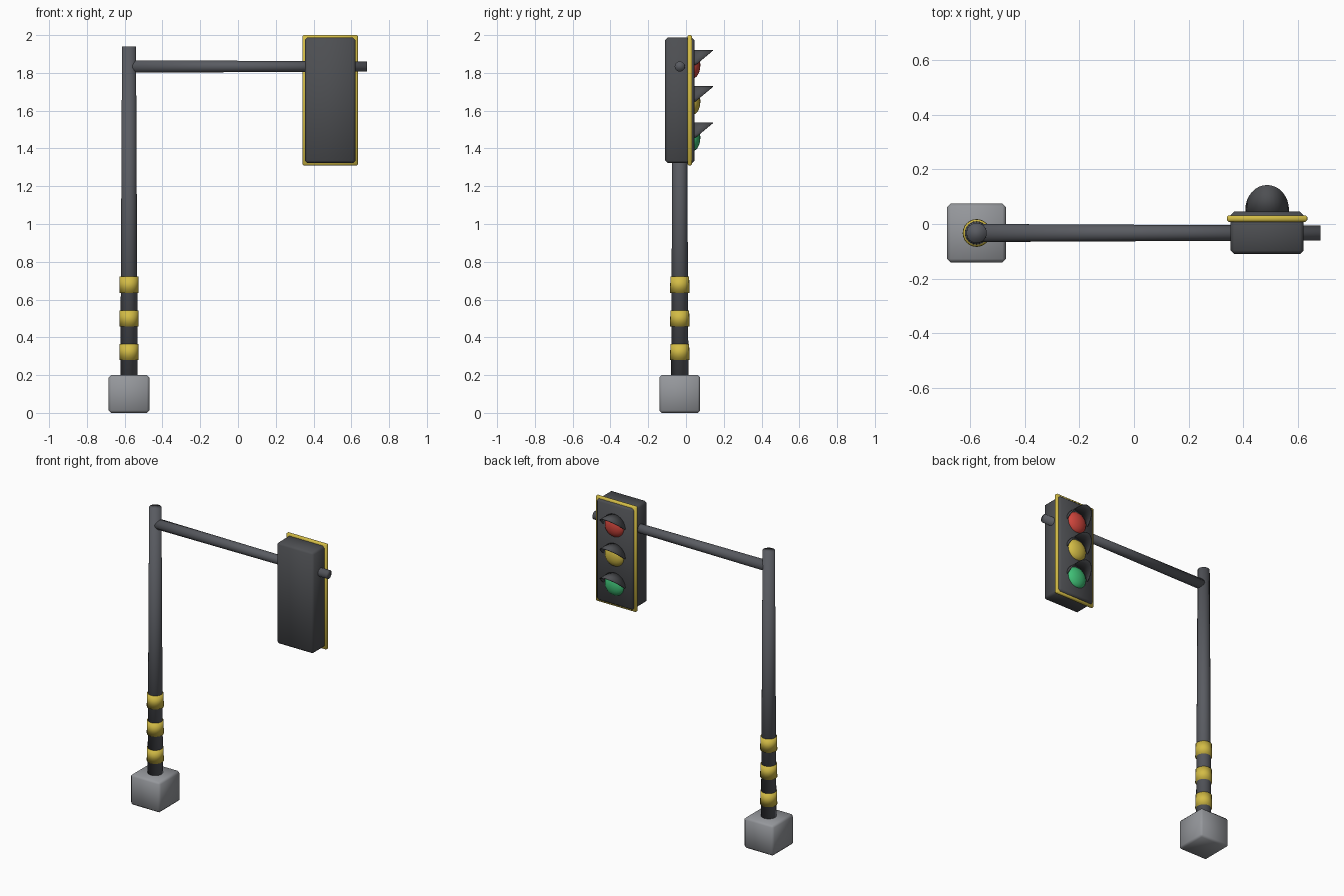
import bpy, bmesh
from math import sin, cos, pi
from mathutils import Matrix, Vector

if "Cube" in bpy.data.objects:
    bpy.data.objects.remove(bpy.data.objects["Cube"], do_unlink=True)


def material(name, rgb):
    m = bpy.data.materials.new(name)
    m.use_nodes = True
    m.diffuse_color = (*rgb, 1)
    m.node_tree.nodes["Principled BSDF"].inputs["Base Color"].default_value = (*rgb, 1)
    return m


POLE = material("pole_grey", (0.10, 0.105, 0.12))
CASE = material("housing_grey", (0.075, 0.078, 0.085))
CONCRETE = material("concrete_grey", (0.30, 0.31, 0.33))
YELLOW = material("warning_yellow", (0.65, 0.50, 0.06))
RED = material("signal_red", (0.62, 0.06, 0.045))
GREEN = material("signal_green", (0.05, 0.52, 0.18))

AXIS_Y = -0.033      # depth of the pole and arm
POLE_X = -0.577
LAMP_X = 0.488


def finish(bm, name, mat, smooth=True):
    bmesh.ops.recalc_face_normals(bm, faces=bm.faces)
    mesh = bpy.data.meshes.new(name)
    bm.to_mesh(mesh)
    bm.free()
    mesh.materials.append(mat)
    for p in mesh.polygons:
        p.use_smooth = smooth
    ob = bpy.data.objects.new(name, mesh)
    bpy.context.collection.objects.link(ob)
    return ob


def box(name, low, high, bevel, mat):
    """Chamfered box, shaded smooth all over."""
    low, high = Vector(low), Vector(high)
    bm = bmesh.new()
    bmesh.ops.create_cube(bm, size=1)
    for v in bm.verts:
        v.co = (low + high) / 2 + v.co * (high - low)
    bmesh.ops.bevel(bm, geom=bm.edges[:], offset=bevel, segments=1, affect='EDGES')
    return finish(bm, name, mat)


def tube(name, start, end, r1, r2, mat):
    """Tapered cylinder between two points."""
    start, end = Vector(start), Vector(end)
    d = end - start
    turn = d.to_track_quat('Z', 'Y').to_matrix().to_4x4()
    bm = bmesh.new()
    bmesh.ops.create_cone(bm, cap_ends=True, segments=24, radius1=r1, radius2=r2,
                          depth=d.length,
                          matrix=Matrix.Translation((start + end) / 2) @ turn)
    return finish(bm, name, mat)


def lens(name, z, mat):
    """Flattened dome bulging out of the housing."""
    bm = bmesh.new()
    bmesh.ops.create_uvsphere(
        bm, u_segments=24, v_segments=14, radius=1,
        matrix=Matrix.Translation((LAMP_X, 0.036, z))
        @ Matrix.Diagonal((0.071, 0.04, 0.071, 1)))
    return finish(bm, name, mat)


def visor(name, z):
    """Half-round hood with a slanted front edge."""
    bm = bmesh.new()
    steps, r = 16, 0.08
    rows = []
    for i in range(steps + 1):
        a = pi * i / steps
        x, h = LAMP_X + r * cos(a), z + r * sin(a)
        rows.append((bm.verts.new((x, 0.03, h)),
                     bm.verts.new((x, 0.052 + 0.091 * sin(a), h))))
    for (a, b), (c, d) in zip(rows, rows[1:]):
        bm.faces.new((a, b, d, c))
    ob = finish(bm, name, CASE)
    # Point the shell outwards so thickness grows towards the lens
    if ob.data.polygons[steps // 2].normal.z < 0:
        ob.data.flip_normals()
    mod = ob.modifiers.new("thickness", 'SOLIDIFY')
    mod.thickness = 0.004
    mod.offset = -1
    return ob


# Footing and pole
HALF = 0.108
box("base_block", (POLE_X - HALF, AXIS_Y - HALF, 0),
    (POLE_X + HALF, AXIS_Y + HALF, 0.2), 0.013, CONCRETE)
tube("pole", (POLE_X, AXIS_Y, 0.17), (POLE_X, AXIS_Y, 1.94), 0.046, 0.037, POLE)

# Warning bands
for i in range(3):
    z = 0.322 + i * 0.178
    tube(f"warning_band_{i + 1}", (POLE_X, AXIS_Y, z - 0.043),
         (POLE_X, AXIS_Y, z + 0.043), 0.051, 0.050, YELLOW)

# Cross arm
tube("arm", (POLE_X, AXIS_Y, 1.834), (0.683, AXIS_Y, 1.834), 0.033, 0.027, POLE)

# Signal head
box("signal_housing", (LAMP_X - 0.134, -0.11, 1.323), (LAMP_X + 0.134, 0.045, 1.987),
    0.013, CASE)
box("backplate", (LAMP_X - 0.147, 0.008, 1.31), (LAMP_X + 0.147, 0.032, 2.0),
    0.006, YELLOW)

# Lamps with hoods
for i, (label, mat) in enumerate((("red", RED), ("yellow", YELLOW), ("green", GREEN))):
    z = 1.842 - i * 0.192
    lens(f"{label}_lens", z, mat)
    visor(f"{label}_visor", z)
